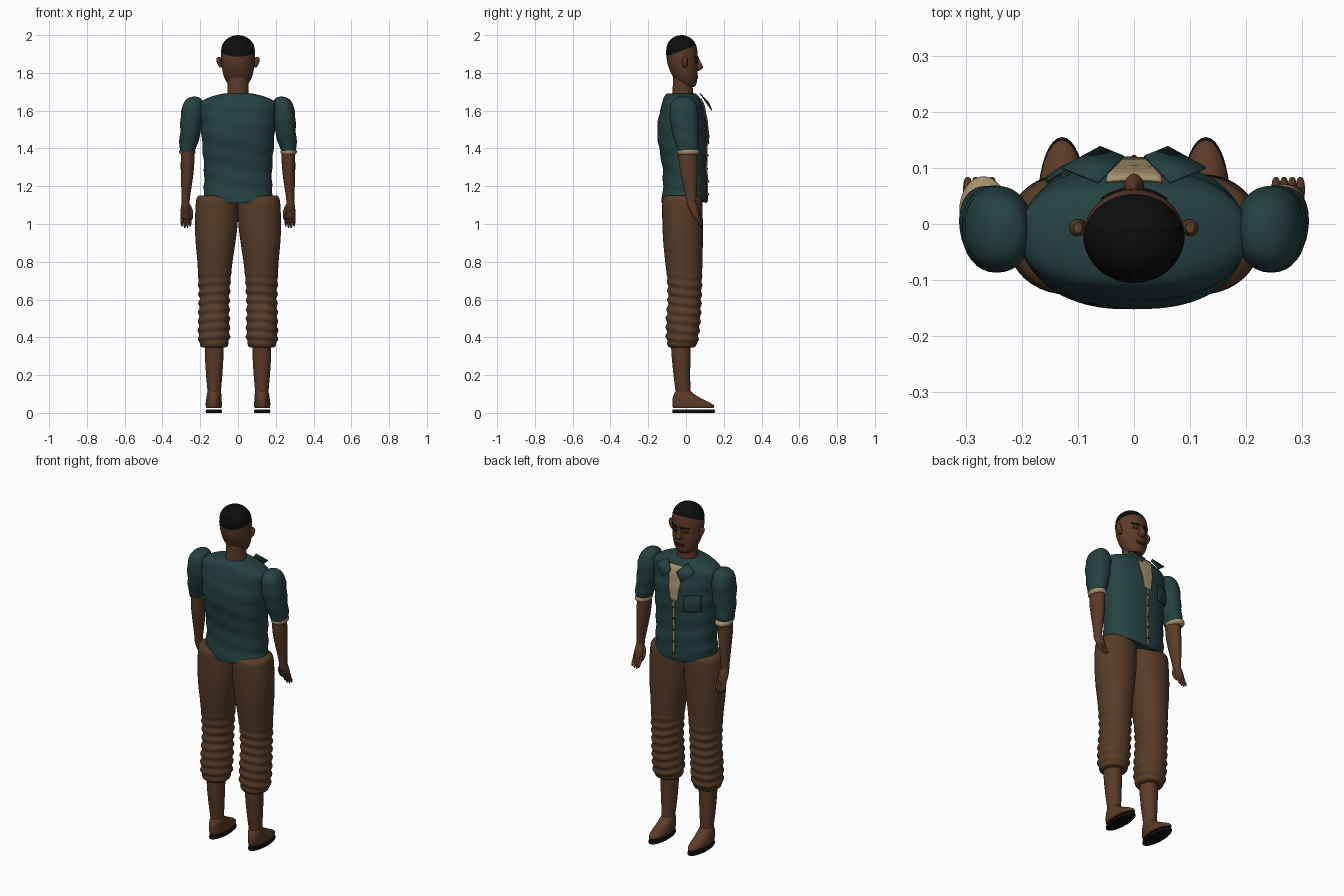
import bpy, bmesh, math
from mathutils import Vector
from mathutils.bvhtree import BVHTree


def material(name, rgb):
    m = bpy.data.materials.new(name)
    m.diffuse_color = (*rgb, 1)
    return m


SKIN = material("brown skin", (0.105, 0.043, 0.020))
PANTS = material("brown cloth", (0.095, 0.045, 0.020))
SHIRT = material("dark teal cloth", (0.018, 0.053, 0.053))
BEIGE = material("beige cloth", (0.37, 0.28, 0.15))
BLACK = material("black", (0.004, 0.004, 0.004))
DARK = material("dark brown", (0.03, 0.013, 0.008))


def finish(name, bm, *mats):
    bmesh.ops.recalc_face_normals(bm, faces=bm.faces[:])
    me = bpy.data.meshes.new(name)
    bm.to_mesh(me)
    bm.free()
    ob = bpy.data.objects.new(name, me)
    bpy.context.collection.objects.link(ob)
    for m in mats:
        me.materials.append(m)
    bpy.ops.object.select_all(action='DESELECT')
    ob.select_set(True)
    bpy.context.view_layer.objects.active = ob
    bpy.ops.object.shade_smooth_by_angle(angle=math.radians(50))
    return ob


def spline(rows, steps):
    # Catmull-Rom through the profile rows
    out = []
    for i in range(len(rows) - 1):
        a, b, c, d = rows[max(i - 1, 0)], rows[i], rows[i + 1], rows[min(i + 2, len(rows) - 1)]
        for k in range(steps):
            t = k / steps
            out.append([0.5 * (2 * q + (r - p) * t + (2 * p - 5 * q + 4 * r - s) * t * t
                               + (3 * q - p - 3 * r + s) * t ** 3)
                        for p, q, r, s in zip(a, b, c, d)])
    return out + [list(rows[-1])]


def loft(rows, side=1, seg=32, power=2.0, steps=4, wrinkle=None):
    """rows: z, centre x, half width, y min, y max"""
    bm = bmesh.new()
    rings = []
    for z, cx, rx, y0, y1 in spline(rows, steps):
        ring = []
        for i in range(seg):
            a = 2 * math.pi * i / seg
            c, s = math.cos(a), math.sin(a)
            d = wrinkle(z, a) if wrinkle else 0
            x = cx + (max(rx, 0.001) + d) * math.copysign(abs(c) ** (2 / power), c)
            y = (y0 + y1) / 2 + (max((y1 - y0) / 2, 0.001) + d) * math.copysign(abs(s) ** (2 / power), s)
            ring.append(bm.verts.new((side * x, y, z)))
        rings.append(ring)
    for r, q in zip(rings, rings[1:]):
        for i in range(seg):
            j = (i + 1) % seg
            bm.faces.new((r[i], r[j], q[j], q[i]))
    bm.faces.new(rings[0])
    bm.faces.new(rings[-1])
    return bm


def patch(name, target, corners, mat, lift=0.004, n=10):
    """thin plate laid on the front of target; corners as (x, z): TL, TR, BR, BL"""
    bm = bmesh.new()
    tl, tr, br, bl = [Vector(c) for c in corners]
    grid = []
    for j in range(n + 1):
        row = []
        for i in range(n + 1):
            p = tl.lerp(tr, i / n).lerp(bl.lerp(br, i / n), j / n)
            hit = target.ray_cast(Vector((p.x, 1, p.y)), Vector((0, -1, 0)))[0]
            row.append(bm.verts.new((p.x, (hit.y if hit else 0.05) + lift, p.y)))
        grid.append(row)
    for j in range(n):
        for i in range(n):
            bm.faces.new((grid[j][i], grid[j][i + 1], grid[j + 1][i + 1], grid[j + 1][i]))
    ob = finish(name, bm, mat)
    mod = ob.modifiers.new("thickness", 'SOLIDIFY')
    mod.thickness = 0.006
    mod.offset = 0


def tube(name, pts, radii, mat, seg=10):
    bm = bmesh.new()
    rings = []
    for x, y, z, r in spline([(*p, r) for p, r in zip(pts, radii)], 4):
        rings.append([bm.verts.new((x + r * math.cos(2 * math.pi * i / seg),
                                    y + r * math.sin(2 * math.pi * i / seg), z)) for i in range(seg)])
    for r, q in zip(rings, rings[1:]):
        for i in range(seg):
            bm.faces.new((r[i], r[(i + 1) % seg], q[(i + 1) % seg], q[i]))
    bm.faces.new(rings[0])
    bm.faces.new(rings[-1])
    finish(name, bm, mat)


# shirt body with a hem that dips in the middle
bm = loft([(1.11, 0, 0.182, -0.13, 0.11), (1.2, 0, 0.180, -0.122, 0.112), (1.3, 0, 0.180, -0.125, 0.108),
           (1.4, 0, 0.188, -0.142, 0.11), (1.5, 0, 0.195, -0.153, 0.112), (1.6, 0, 0.202, -0.137, 0.098),
           (1.645, 0, 0.198, -0.125, 0.085), (1.675, 0, 0.140, -0.115, 0.068), (1.692, 0, 0.07, -0.1, 0.05)],
          seg=64, power=2.25, steps=6,
          wrinkle=lambda z, a: 0.0022 * math.sin(62 * z + 2.5 * math.cos(a)) if z < 1.6 else 0)
for v in bm.verts:
    if v.co.z < 1.22:
        v.co.z += 0.04 * (v.co.x / 0.182) ** 2 * (1.22 - v.co.z) / 0.11
body = BVHTree.FromBMesh(bm)
finish("shirt body", bm, SHIRT)

# head, with the hair cut off by a sloping plane
bm = loft([(1.725, 0, 0.035, -0.01, 0.045), (1.745, 0, 0.056, -0.045, 0.056), (1.79, 0, 0.078, -0.075, 0.06),
           (1.85, 0, 0.087, -0.098, 0.062), (1.91, 0, 0.090, -0.105, 0.061), (1.955, 0, 0.080, -0.097, 0.05),
           (1.985, 0, 0.052, -0.072, 0.024), (1.997, 0, 0.022, -0.043, -0.003), (2.0, 0, 0.002, -0.024, -0.02)],
          seg=48)
head = BVHTree.FromBMesh(bm)
co, no = Vector((0, -0.1, 1.888)), Vector((0, -0.38, 1)).normalized()
bmesh.ops.bisect_plane(bm, geom=bm.verts[:] + bm.edges[:] + bm.faces[:], plane_co=co, plane_no=no)
for f in bm.faces:
    f.material_index = int((f.calc_center_median() - co).dot(no) > 0)
finish("head", bm, SKIN, BLACK)
finish("neck", loft([(1.66, 0, 0.066, -0.08, 0.045), (1.70, 0, 0.056, -0.072, 0.038), (1.78, 0, 0.056, -0.068, 0.03)]), SKIN)
finish("nose", loft([(1.81, 0, 0.008, 0.045, 0.066), (1.82, 0, 0.018, 0.04, 0.083), (1.833, 0, 0.017, 0.04, 0.09),
                     (1.86, 0, 0.010, 0.04, 0.076), (1.89, 0, 0.006, 0.04, 0.063)], seg=16), SKIN)
patch("lips", head, [(-0.03, 1.785), (0.03, 1.785), (0.024, 1.768), (-0.024, 1.768)], DARK, 0.002)

# shirt opening, button strip and chest pocket
patch("undershirt", body, [(-0.05, 1.665), (0.05, 1.665), (0.022, 1.465), (-0.022, 1.465)], BEIGE)
patch("button strip", body, [(-0.005, 1.47), (0.005, 1.47), (0.005, 1.12), (-0.005, 1.12)], BEIGE, 0.002)
patch("chest pocket", body, [(-0.155, 1.525), (-0.065, 1.515), (-0.07, 1.42), (-0.155, 1.43)], SHIRT, 0.012)
for k in range(5):
    bm = bmesh.new()
    z = 1.43 - 0.068 * k
    bmesh.ops.create_uvsphere(bm, u_segments=10, v_segments=6, radius=0.006)
    y = body.ray_cast(Vector((0, 1, z)), Vector((0, -1, 0)))[0].y
    bmesh.ops.translate(bm, verts=bm.verts[:], vec=(0, y + 0.005, z))
    finish("button", bm, DARK)


def leg_folds(z, a):
    fade = max(0, min(1, (0.76 - z) / 0.1, (z - 0.35) / 0.04))
    return fade * 0.0045 * math.sin(2 * math.pi * z / 0.048 + 1.6 * math.sin(a + 0.6))


for side, tag in ((1, "right"), (-1, "left")):
    # face details and ear
    patch(tag + " eye", head, [(side * 0.02, 1.865), (side * 0.05, 1.865), (side * 0.047, 1.852), (side * 0.023, 1.852)], DARK, 0.001)
    patch(tag + " eyebrow", head, [(side * 0.015, 1.885), (side * 0.058, 1.888), (side * 0.058, 1.879), (side * 0.015, 1.876)], BLACK, 0.001)
    finish(tag + " ear", loft([(1.828, 0.09, 0.006, -0.015, 0.005), (1.845, 0.096, 0.012, -0.02, 0.008),
                               (1.87, 0.102, 0.013, -0.022, 0.008), (1.885, 0.1, 0.008, -0.016, 0.003)], side, seg=16), SKIN)

    # collar flap
    bm = bmesh.new()
    bm.faces.new([bm.verts.new((side * x, y, z)) for x, y, z in
                  ((0.064, 0.072, 1.69), (0.128, 0.098, 1.655), (0.06, 0.135, 1.60), (0.018, 0.118, 1.64))])
    ob = finish(tag + " collar", bm, SHIRT)
    ob.modifiers.new("thickness", 'SOLIDIFY').thickness = 0.005

    # sleeve, cuff and forearm
    finish(tag + " sleeve", loft([
        (1.385, 0.268, 0.039, -0.042, 0.062), (1.42, 0.263, 0.048, -0.055, 0.066), (1.5, 0.250, 0.056, -0.077, 0.067),
        (1.58, 0.243, 0.060, -0.086, 0.066), (1.635, 0.238, 0.052, -0.08, 0.055), (1.665, 0.232, 0.034, -0.055, 0.032),
        (1.675, 0.23, 0.006, -0.015, 0.0)], side, power=2.2,
        wrinkle=lambda z, a: 0.0018 * math.sin(75 * z + 2 * math.sin(a)) if z < 1.6 else 0), SHIRT)
    dy = 0.014 if side < 0 else 0
    finish(tag + " cuff", loft([(1.368, 0.268, 0.036, -0.04 + dy, 0.062 + dy), (1.378, 0.268, 0.043, -0.046 + dy, 0.07 + dy),
                                (1.392, 0.268, 0.041, -0.045, 0.067 + dy), (1.4, 0.268, 0.03, -0.03, 0.05)], side), BEIGE)
    finish(tag + " forearm", loft([(1.1, 0.278, 0.020, 0.005, 0.052), (1.15, 0.276, 0.023, -0.003, 0.055),
                                   (1.25, 0.270, 0.032, -0.025, 0.06), (1.33, 0.267, 0.036, -0.038, 0.06),
                                   (1.42, 0.262, 0.034, -0.04, 0.055)], side), SKIN)

    # hand
    finish(tag + " palm", loft([(1.03, 0.275, 0.025, 0.04, 0.07), (1.06, 0.276, 0.028, 0.025, 0.07),
                                (1.09, 0.277, 0.025, 0.01, 0.062), (1.125, 0.278, 0.018, 0.008, 0.048)], side, seg=20), SKIN)
    for k in range(4):
        x = side * (0.253 + 0.0145 * k)
        low = 0.975 + 0.008 * abs(k - 1.5)
        tube(tag + " finger", [(x, 0.055, 1.05), (x, 0.066, 1.02), (x, 0.077, low + 0.015), (x, 0.08, low)],
             (0.0085, 0.008, 0.0065, 0.003), SKIN)
    tube(tag + " thumb", [(side * 0.262, 0.03, 1.10), (side * 0.25, 0.035, 1.07), (side * 0.247, 0.05, 1.035),
                          (side * 0.248, 0.056, 1.02)], (0.011, 0.011, 0.009, 0.003), SKIN)

    # trouser leg with gathered folds
    finish(tag + " trouser leg", loft([
        (0.345, 0.126, 0.055, -0.08, 0.03), (0.355, 0.127, 0.072, -0.095, 0.053), (0.40, 0.127, 0.082, -0.104, 0.066),
        (0.5, 0.127, 0.082, -0.104, 0.076), (0.6, 0.126, 0.080, -0.096, 0.081), (0.7, 0.125, 0.085, -0.099, 0.084),
        (0.8, 0.122, 0.093, -0.110, 0.087), (0.9, 0.119, 0.105, -0.12, 0.089), (1.0, 0.115, 0.113, -0.125, 0.089),
        (1.1, 0.112, 0.112, -0.126, 0.087), (1.135, 0.110, 0.109, -0.12, 0.082), (1.15, 0.11, 0.098, -0.10, 0.065)],
        side, seg=40, power=2.15, steps=10, wrinkle=leg_folds), PANTS)

    # shin, foot and sole
    finish(tag + " shin", loft([(0.08, 0.126, 0.034, -0.052, 0.025), (0.12, 0.126, 0.036, -0.056, 0.024),
                                (0.2, 0.126, 0.043, -0.066, 0.022), (0.3, 0.126, 0.049, -0.076, 0.024),
                                (0.38, 0.126, 0.050, -0.08, 0.026)], side), SKIN)
    finish(tag + " foot", loft([(0.026, 0.128, 0.039, -0.068, 0.146), (0.04, 0.128, 0.043, -0.072, 0.148),
                                (0.06, 0.128, 0.042, -0.072, 0.115), (0.08, 0.127, 0.040, -0.07, 0.075),
                                (0.1, 0.126, 0.038, -0.063, 0.042), (0.115, 0.126, 0.034, -0.055, 0.026)], side), SKIN)
    finish(tag + " sole", loft([(0, 0.128, 0.040, -0.07, 0.148), (0.006, 0.128, 0.043, -0.073, 0.155),
                                (0.018, 0.128, 0.041, -0.07, 0.15)], side), BLACK)
